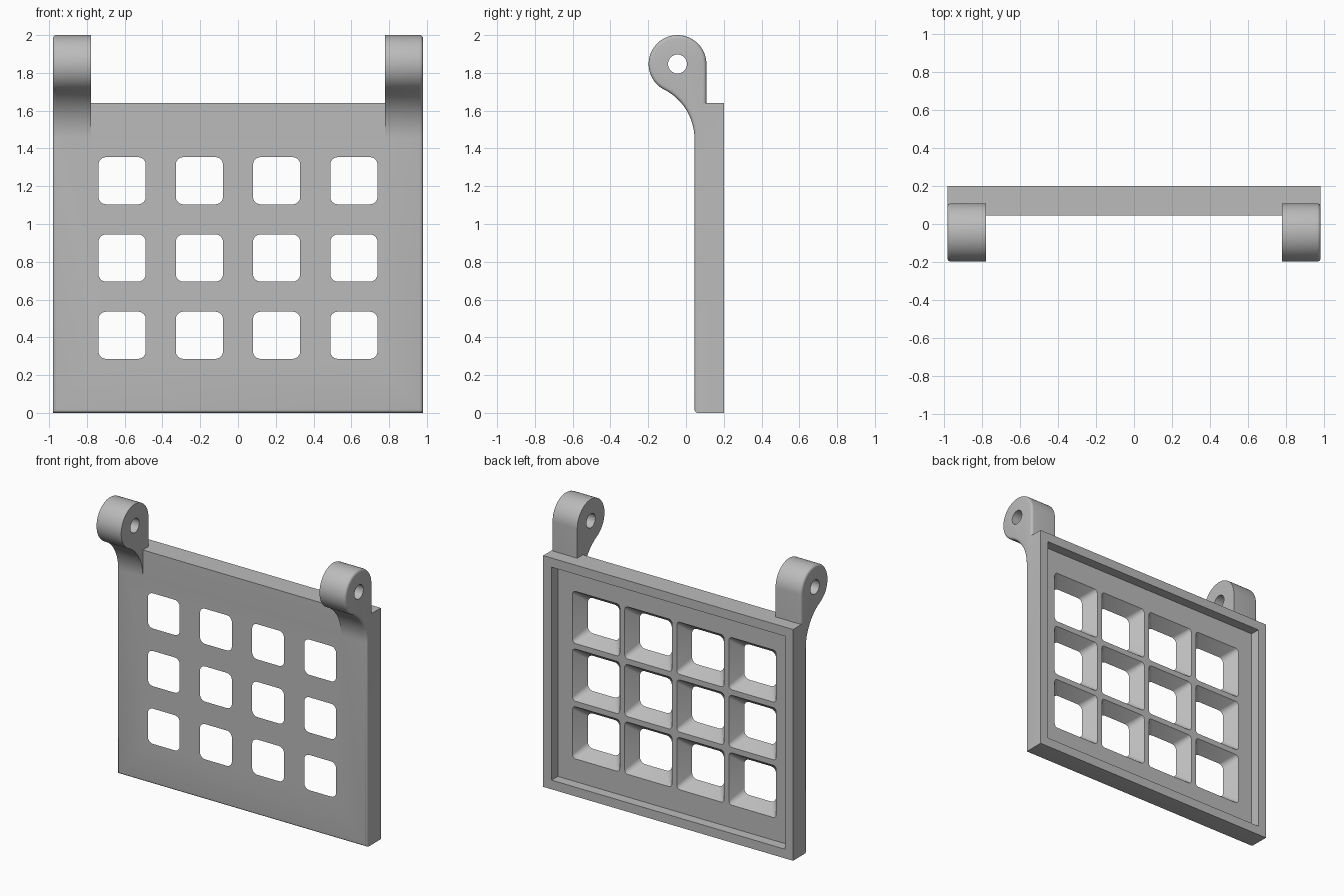
import bpy, bmesh
from math import sin, cos, pi, atan2
from mathutils import Vector

cube = bpy.data.objects.get("Cube")
if cube:
    bpy.data.objects.remove(cube, do_unlink=True)

# Overall sizes
HALF_W, FRONT, BACK, TOP = 0.98, 0.045, 0.2, 1.64
FILLET = 0.018

grey = bpy.data.materials.new("plain grey")
grey.use_nodes = True
grey.diffuse_color = (0.5, 0.5, 0.5, 1)
grey.node_tree.nodes["Principled BSDF"].inputs["Base Color"].default_value = (0.5, 0.5, 0.5, 1)


def loft(name, start, end, round_edge=None):
    """Closed solid between two matching loops; round_edge picks edges to fillet."""
    bm = bmesh.new()
    a = [bm.verts.new(p) for p in start]
    b = [bm.verts.new(p) for p in end]
    bm.faces.new(a)
    bm.faces.new(b[::-1])
    n = len(a)
    for i in range(n):
        j = (i + 1) % n
        bm.faces.new((a[j], a[i], b[i], b[j]))
    bmesh.ops.recalc_face_normals(bm, faces=bm.faces)
    if round_edge:
        edges = [e for e in bm.edges if round_edge(*(v.co for v in e.verts))]
        bmesh.ops.bevel(bm, geom=edges, offset=FILLET, segments=4,
                        profile=0.5, affect='EDGES')
    mesh = bpy.data.meshes.new(name)
    bm.to_mesh(mesh)
    bm.free()
    mesh.materials.append(grey)
    obj = bpy.data.objects.new(name, mesh)
    bpy.context.collection.objects.link(obj)
    return obj


def combine(target, tool, operation):
    """Apply a boolean and discard the tool."""
    tool.hide_render = True
    mod = target.modifiers.new(operation.lower(), 'BOOLEAN')
    mod.operation, mod.solver, mod.object = operation, 'EXACT', tool
    bpy.context.view_layer.objects.active = target
    bpy.ops.object.modifier_apply(modifier=mod.name)
    bpy.data.objects.remove(tool, do_unlink=True)


def rounded_rect(cx, cz, y, size, radius, steps=6):
    pts = []
    for q in range(4):
        mid = pi / 4 + q * pi / 2
        for k in range(steps + 1):
            t = (q + k / steps) * pi / 2
            inner = size / 2 - radius
            pts.append((cx + (1 if cos(mid) > 0 else -1) * inner + radius * cos(t), y,
                        cz + (1 if sin(mid) > 0 else -1) * inner + radius * sin(t)))
    return pts


def rect(half, z0, z1, y):
    return [(-half, y, z0), (half, y, z0), (half, y, z1), (-half, y, z1)]


# Panel with rounded front side and bottom edges
def panel_edge(p, q):
    mid = (p + q) / 2
    return abs(mid.y - FRONT) < 1e-4 and mid.z < TOP - 0.01


panel = loft("grid_panel", rect(HALF_W, 0, TOP, FRONT),
             rect(HALF_W, 0, TOP, BACK), panel_edge)

# Recess in the back, inside a raised rim
FLOOR, RIM = 0.13, 0.065
combine(panel, loft("recess_cutter", rect(HALF_W - RIM, RIM, TOP - RIM, FLOOR),
                    rect(HALF_W - RIM, RIM, TOP - RIM, BACK + 0.1)), 'DIFFERENCE')

# Windows, flaring towards the back
PITCH, FLARE = 0.409, 0.12 / (FLOOR - FRONT)
for col in range(4):
    for row in range(3):
        cx, cz = (col - 1.5) * PITCH, TOP / 2 + (row - 1) * PITCH
        cutter = loft("window_cutter",
                      rounded_rect(cx, cz, FRONT - 0.01, 0.25 - 0.01 * FLARE, 0.042),
                      rounded_rect(cx, cz, FLOOR + 0.01, 0.37 + 0.01 * FLARE, 0.022))
        combine(panel, cutter, 'DIFFERENCE')

# Hinge arm outline: round eye, then a concave sweep down to the panel front
EYE_Y, EYE_Z, EYE_R = -0.045, 1.847, 0.153
SWEEP_R, SWEEP_Z = 0.294, 1.45
sweep_y = FRONT - SWEEP_R
meet = atan2(SWEEP_Z - EYE_Z, sweep_y - EYE_Y) + 2 * pi
outline = []
for k in range(41):
    t = meet * k / 40
    outline.append((EYE_Y + EYE_R * cos(t), EYE_Z + EYE_R * sin(t)))
for k in range(1, 17):
    t = (meet - pi) * (1 - k / 16)
    outline.append((sweep_y + SWEEP_R * cos(t), SWEEP_Z + SWEEP_R * sin(t)))
outline.append((EYE_Y + EYE_R, SWEEP_Z))


def arm_edge(p, q):
    mid = (p + q) / 2
    on_outside = abs(abs(p.x) - HALF_W) < 1e-4 and abs(p.x - q.x) < 1e-4
    return on_outside and mid.z > SWEEP_Z + 1e-4


for side in (1, -1):
    arm = loft("hinge_arm", [(side * 0.778, y, z) for y, z in outline],
               [(side * HALF_W, y, z) for y, z in outline], arm_edge)
    combine(panel, arm, 'UNION')

# Pin hole through both eyes
ring = [(EYE_Y + 0.05 * cos(k * pi / 16), EYE_Z + 0.05 * sin(k * pi / 16)) for k in range(32)]
combine(panel, loft("pin_cutter", [(-1.2, y, z) for y, z in ring],
                    [(1.2, y, z) for y, z in ring]), 'DIFFERENCE')

# Smooth curved areas, keep hard edges
bpy.ops.object.select_all(action='DESELECT')
panel.select_set(True)
bpy.context.view_layer.objects.active = panel
bpy.ops.object.shade_smooth_by_angle(angle=pi / 6)
